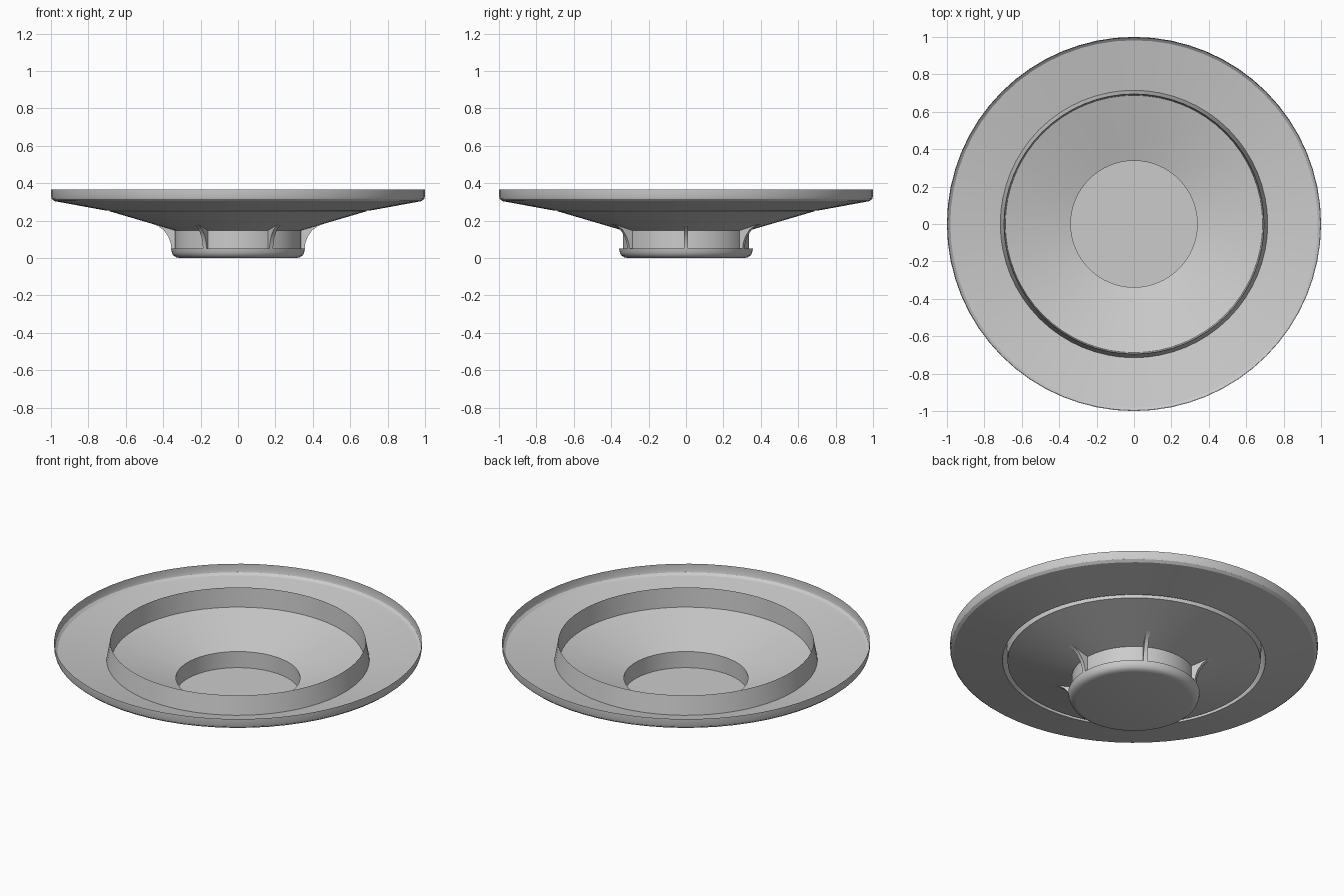
import bpy, bmesh, math

if "Cube" in bpy.data.objects:
    bpy.data.objects.remove(bpy.data.objects["Cube"])

SIDES = 64


def finish(name, bm):
    bmesh.ops.recalc_face_normals(bm, faces=bm.faces)
    mesh = bpy.data.meshes.new(name)
    bm.to_mesh(mesh)
    bm.free()
    ob = bpy.data.objects.new(name, mesh)
    bpy.context.collection.objects.link(ob)
    bpy.ops.object.select_all(action='DESELECT')
    ob.select_set(True)
    bpy.context.view_layer.objects.active = ob
    bpy.ops.object.shade_smooth_by_angle(angle=math.radians(30))
    return ob


def lathe(name, profile):
    """Revolve (radius, height) points about z; radius 0 closes to a cap."""
    bm = bmesh.new()
    rings = []
    for r, z in profile:
        if r == 0:
            bm.faces.new(rings[-1])
            continue
        ring = [bm.verts.new((r * math.cos(math.tau * i / SIDES),
                              r * math.sin(math.tau * i / SIDES), z))
                for i in range(SIDES)]
        if rings:
            for i in range(SIDES):
                j = (i + 1) % SIDES
                bm.faces.new((rings[-1][i], rings[-1][j], ring[j], ring[i]))
        rings.append(ring)
    return finish(name, bm)


# Thin dish: rim, outer slope, raised ring, inner cone, well and well floor
lathe("dish", [(1, 0.365), (1, 0.33), (0.996, 0.316), (0.982, 0.304),
               (0.715, 0.255), (0.695, 0.365), (0.688, 0.25),
               (0.338, 0.147), (0.338, 0.05), (0, 0.05)])

# Foot under the well, with a small lip and rounded bottom edge
lathe("foot", [(0.338, 0.05), (0.358, 0.05), (0.354, 0.03), (0.346, 0.014),
               (0.332, 0.004), (0.312, 0.0), (0, 0)])

# Six curved fins bracing the well against the cone
FIN = [(0.338, 0.05), (0.356, 0.05), (0.36, 0.08), (0.373, 0.115),
       (0.398, 0.15), (0.43, 0.172), (0.455, 0.181), (0.338, 0.147)]
bm = bmesh.new()
for k in range(6):
    a = math.tau * k / 6
    c, s = math.cos(a), math.sin(a)
    sides = [[bm.verts.new((r * c - t * s, r * s + t * c, z)) for r, z in FIN]
             for t in (-0.011, 0.011)]
    for side in sides:
        bm.faces.new(side)
    for i in range(len(FIN)):
        j = (i + 1) % len(FIN)
        bm.faces.new((sides[0][i], sides[0][j], sides[1][j], sides[1][i]))
finish("fins", bm)
